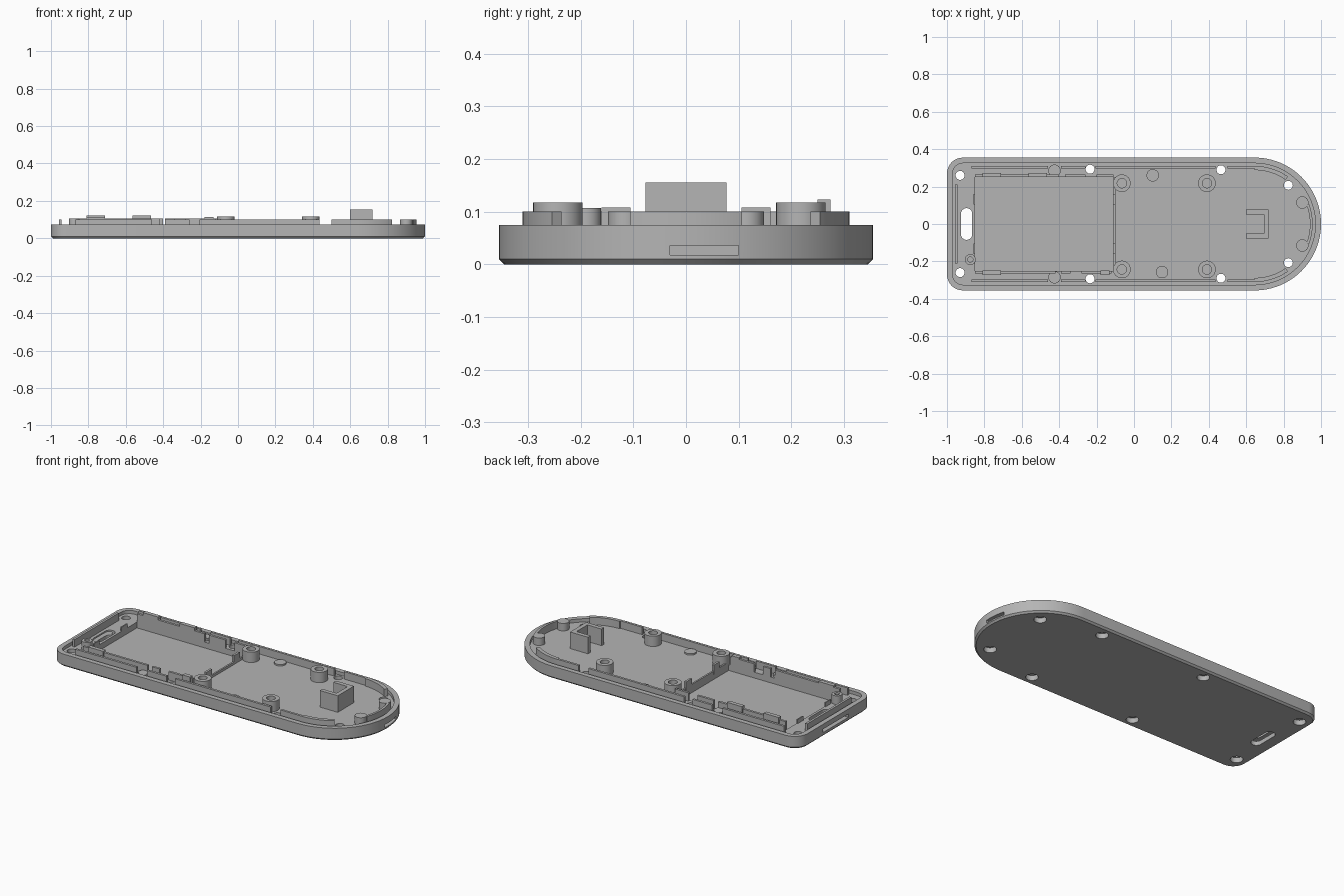
import bpy, bmesh
from math import sin, cos, pi, radians

if "Cube" in bpy.data.objects:
    bpy.data.objects.remove(bpy.data.objects["Cube"])

grey = bpy.data.materials.new("plain grey")
grey.use_nodes = True
grey.diffuse_color = (0.46, 0.46, 0.46, 1)
grey.node_tree.nodes["Principled BSDF"].inputs["Base Color"].default_value = grey.diffuse_color


def prism(name, layers):
    """Solid through stacked rings, each given as (points, z)."""
    bm = bmesh.new()
    rings = [[bm.verts.new((x, y, z)) for x, y in pts] for pts, z in layers]
    bm.faces.new(rings[0][::-1])
    bm.faces.new(rings[-1])
    for a, b in zip(rings, rings[1:]):
        for i in range(len(a)):
            j = (i + 1) % len(a)
            bm.faces.new((a[i], a[j], b[j], b[i]))
    bmesh.ops.recalc_face_normals(bm, faces=bm.faces)
    mesh = bpy.data.meshes.new(name)
    bm.to_mesh(mesh)
    bm.free()
    mesh.materials.append(grey)
    ob = bpy.data.objects.new(name, mesh)
    bpy.context.collection.objects.link(ob)
    return ob


def arc(cx, cy, r, a0, a1, n):
    angles = [radians(a0 + (a1 - a0) * i / n) for i in range(n + 1)]
    return [(cx + r * cos(a), cy + r * sin(a)) for a in angles]


def box(name, x0, x1, y0, y1, z0, z1):
    pts = [(x0, y0), (x1, y0), (x1, y1), (x0, y1)]
    return prism(name, [(pts, z0), (pts, z1)])


def disc(name, x, y, r, z0, z1):
    pts = arc(x, y, r, 0, 360, 32)[:-1]
    return prism(name, [(pts, z0), (pts, z1)])


def arc_wall(name, r0, r1, a0, a1, z0, z1):
    pts = arc(END, 0, r1, a0, a1, 20) + arc(END, 0, r0, a1, a0, 20)
    return prism(name, [(pts, z0), (pts, z1)])


def outline(inset):
    """Rounded end on the left (+x), small corner radii on the other end."""
    w, r = HALF - inset, 0.085 - inset
    x, y = -1 + inset + r, w - r
    return (arc(END, 0, w, -90, 90, 48) + arc(x, y, r, 90, 180, 8)
            + arc(x, -y, r, 180, 270, 8))


def cut(target, cutter):
    cutter.hide_render = True
    mod = target.modifiers.new("cut", "BOOLEAN")
    mod.operation, mod.solver, mod.object = "DIFFERENCE", "EXACT", cutter
    bpy.context.view_layer.objects.active = target
    bpy.ops.object.modifier_apply(modifier=mod.name)
    bpy.data.objects.remove(cutter)


HALF, END = 0.355, 0.645
RIM, FLOOR, LIP = 0.075, 0.055, 0.1
BASE = FLOOR - 0.004

# Tray body with a chamfered underside and a hollow top
body = prism("tray_body", [(outline(0.01), 0), (outline(0), 0.01), (outline(0), RIM)])
cut(body, prism("hollow", [(outline(0.03), FLOOR), (outline(0.03), 0.2)]))
cut(body, box("pocket", -0.85, -0.11, -0.25, 0.25, 0.02, 0.2))

# Screw holes, wider from below
for x, y in [(-0.93, 0.26), (-0.235, 0.293), (0.465, 0.29), (0.825, 0.207)]:
    for s in (1, -1):
        cut(body, disc("screw_hole", x, s * y, 0.024, -0.1, 0.2))
        cut(body, disc("screw_recess", x, s * y, 0.034, -0.1, 0.03))

# Strap slot and the openings in both ends
strap = arc(-0.895, 0.055, 0.03, 0, 180, 12) + arc(-0.895, -0.055, 0.03, 180, 360, 12)
cut(body, prism("strap_slot", [(strap, -0.1), (strap, 0.2)]))
cut(body, box("back_opening", -1.1, -0.9, -0.12, 0.12, 0.025, 0.045))
cut(body, box("port_opening", 0.88, 1.1, -0.03, 0.1, 0.018, 0.036))

# Locating lip just inside the rim
for s, side in ((1, "rear"), (-1, "front")):
    for x0, x1 in [(-0.87, -0.46), (-0.39, -0.26), (-0.205, 0.435), (0.5, END)]:
        y0, y1 = sorted((s * 0.296, s * 0.31))
        box(side + "_lip", x0, x1, y0, y1, BASE, LIP)
    a0, a1 = sorted((s * 55, s * 90))
    arc_wall(side + "_curved_lip", 0.288, 0.31, a0, a1, BASE, LIP)
arc_wall("end_lip", 0.296, 0.31, -20, 20, BASE, LIP)
box("strap_end_lip", -0.957, -0.943, -0.21, 0.21, BASE, LIP)

# Pocket walls and their clips
for x0, x1 in [(-0.85, -0.4), (-0.37, -0.26), (-0.2, -0.11)]:
    box("rear_pocket_wall", x0, x1, 0.25, 0.264, BASE, 0.105)
for x0, x1 in [(-0.85, -0.42), (-0.39, -0.34), (-0.28, -0.12)]:
    box("front_pocket_wall", x0, x1, -0.264, -0.25, BASE, 0.105)
for x, y, w in [(-0.76, 0.262, 0.05), (-0.515, 0.262, 0.05),
                (-0.76, -0.26, 0.05), (-0.155, -0.26, 0.025)]:
    top = 0.123 if y > 0 else 0.115
    box("pocket_clip", x - w, x + w, y - 0.012, y + 0.012, BASE, top)
box("pocket_divider", -0.11, -0.1, -0.25, 0.25, BASE, 0.07)
for s in (1, -1):
    y0, y1 = sorted((s * 0.105, s * 0.16))
    box("divider_tab", -0.113, -0.1, y0, y1, BASE, 0.108)
    box("pocket_end_tab", -0.857, -0.85, y0, y1, BASE, 0.08)


# Hollow mounting posts
def post(x, y, r, hole, top):
    ob = disc("mounting_post", x, y, r, BASE, top)
    cut(ob, disc("post_hole", x, y, hole, FLOOR + 0.005, 0.3))


for x in (-0.065, 0.39):
    for y in (0.218, -0.243):
        post(x, y, 0.047, 0.025, 0.117)
post(-0.875, -0.19, 0.029, 0.014, 0.107)

# Plain pegs
for x, y, top in [(-0.425, 0.285, 0.07), (-0.425, -0.285, 0.07), (0.1, 0.26, 0.064),
                  (0.15, -0.257, 0.064), (0.9, 0.115, LIP), (0.9, -0.115, LIP)]:
    disc("peg", x, y, 0.033, BASE, top)

# U-shaped bracket, open toward the pocket
bracket = [(0.6, -0.077), (0.72, -0.077), (0.72, 0.077), (0.6, 0.077),
           (0.6, 0.052), (0.695, 0.052), (0.695, -0.052), (0.6, -0.052)]
prism("u_bracket", [(bracket, BASE), (bracket, 0.155)])

# Smooth the round walls, keep the edges crisp
bpy.ops.object.select_all(action="DESELECT")
for ob in bpy.context.collection.objects:
    if ob.type == "MESH" and grey.name in ob.data.materials:
        ob.select_set(True)
        bpy.context.view_layer.objects.active = ob
bpy.ops.object.shade_smooth_by_angle(angle=pi / 6)
